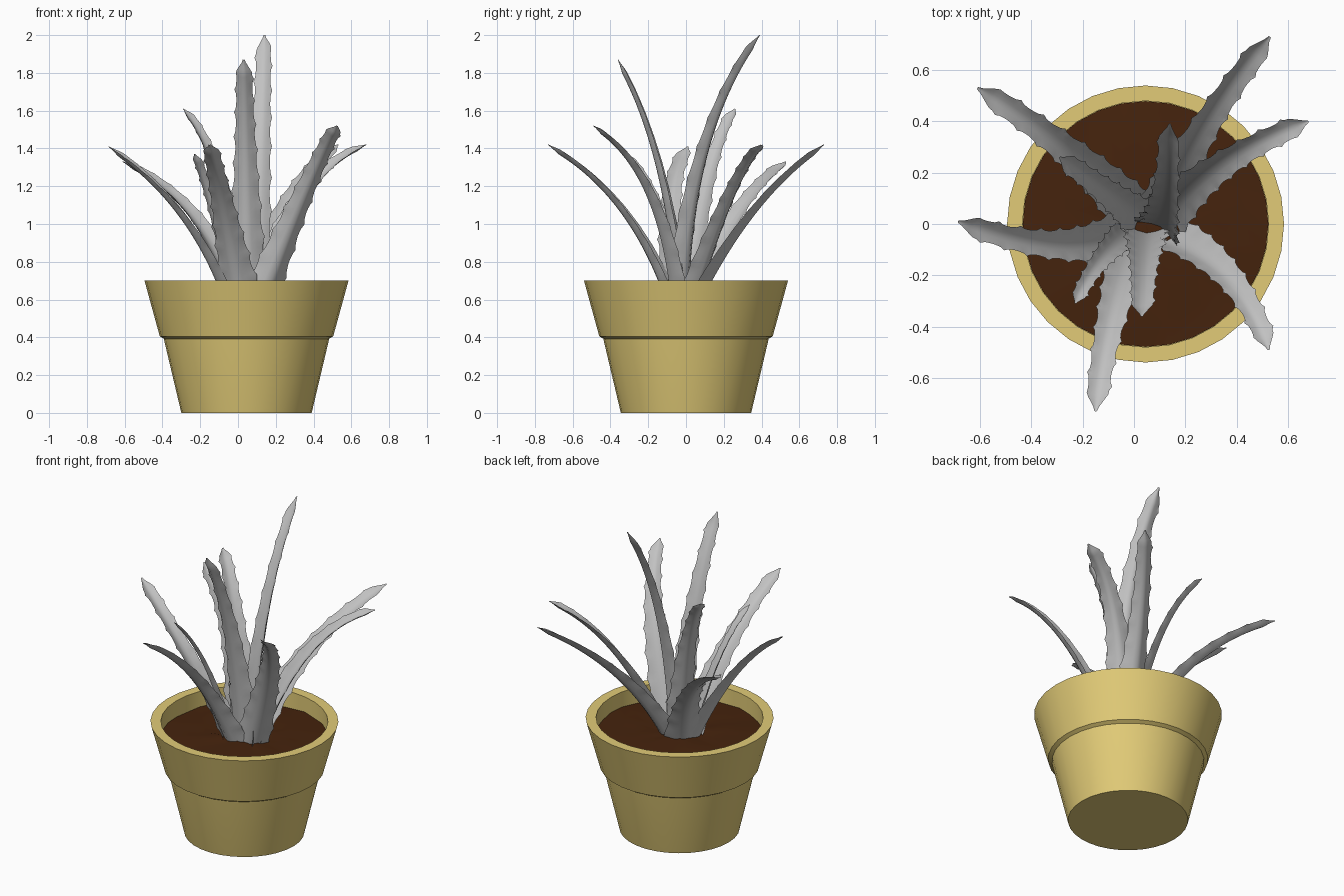
import bpy, bmesh, math, random
from mathutils import Vector, Matrix

if "Cube" in bpy.data.objects:
    bpy.data.objects.remove(bpy.data.objects["Cube"])

random.seed(4)
CX = 0.045  # pot axis


def material(name, rgb):
    m = bpy.data.materials.new(name)
    m.diffuse_color = (*rgb, 1)
    m.use_nodes = True
    m.node_tree.nodes["Principled BSDF"].inputs["Base Color"].default_value = m.diffuse_color
    return m


POT = material("ochre clay", (0.76, 0.60, 0.185))
SOIL = material("brown soil", (0.060, 0.017, 0.004))
LEAF = material("leaf grey", (0.54, 0.54, 0.54))


def finish(name, bm, mat, angle):
    bmesh.ops.recalc_face_normals(bm, faces=bm.faces)
    me = bpy.data.meshes.new(name)
    bm.to_mesh(me)
    bm.free()
    me.materials.append(mat)
    me.shade_smooth()
    me.set_sharp_from_angle(angle=math.radians(angle))
    ob = bpy.data.objects.new(name, me)
    bpy.context.collection.objects.link(ob)
    return ob


def lathe(name, profile, mat, n=32, bump=0.0):
    # Revolve (radius, z) points about the pot axis; radius 0 closes to a point
    bm = bmesh.new()
    rings = []
    for r, z in profile:
        if r == 0:
            rings.append([bm.verts.new((CX, 0, z))])
        else:
            rings.append([bm.verts.new((CX + r * math.cos(2 * math.pi * i / n),
                                        r * math.sin(2 * math.pi * i / n),
                                        z + random.uniform(-bump, bump))) for i in range(n)])
    for a, b in zip(rings, rings[1:]):
        for i in range(n):
            j = (i + 1) % n
            if len(a) == 1:
                bm.faces.new((a[0], b[i], b[j]))
            elif len(b) == 1:
                bm.faces.new((a[i], a[j], b[0]))
            else:
                bm.faces.new((a[i], a[j], b[j], b[i]))
    return finish(name, bm, mat, 30)


# Pot with overhanging rim and hollow top
lathe("pot", [(0, 0), (0.345, 0), (0.435, 0.38), (0.437, 0.392), (0.459, 0.405),
              (0.54, 0.70), (0.480, 0.70), (0.480, 0.57), (0, 0.57)], POT)
# Slightly uneven soil
lathe("soil", [(0.479, 0.60), (0.38, 0.605), (0.27, 0.61), (0.14, 0.61), (0, 0.615)],
      SOIL, bump=0.006)


def half_width(t, w):
    # Broad base, narrow upper half, short arrow-like tip
    base = w * (0.38 + 0.62 * (1 - t) ** 1.9)
    if t > 0.93:
        base *= max(0.12, (1 - t) / 0.07)
    return base


def leaf(name, base, mid, tip, w, turn):
    p0, pm, p2 = Vector(base), Vector(mid), Vector(tip)
    p1 = 2 * pm - 0.5 * (p0 + p2)
    chord = p2 - p0
    rows, across = 54, 6
    spin = Matrix.Rotation(math.radians(turn), 3, 'Z')
    bm = bmesh.new()
    rings = []
    for k in range(rows + 1):
        t = k / rows
        p = (1 - t) ** 2 * p0 + 2 * t * (1 - t) * p1 + t * t * p2
        tan = (2 * (1 - t) * (p1 - p0) + 2 * t * (p2 - p1)).normalized()
        h = Vector((chord.x, chord.y, 0)).normalized() * (1 - t)
        h += Vector((tan.x, tan.y, 0)).normalized() * t
        side = (spin @ h).cross(Vector((0, 0, 1)))
        side = (side - tan * side.dot(tan)).normalized()
        up = side.cross(tan)
        hw = half_width(t, w)
        # Gently scalloped edges, thorns staggered between left and right
        edge = []
        for shift in (0, 3):
            ph = (k + shift) % 6
            e = hw * (1 + (0.03, 0.02, -0.02, -0.05, -0.03, 0.02)[ph])
            if ph == 0 and 3 < k < 51:
                e += 0.008
            edge.append(e)
        depth, thick = hw * 0.40, hw * 0.18
        top, under = [], []
        for i in range(across + 1):
            s = 2 * i / across - 1
            x = s * hw
            if abs(s) > 0.99:
                x = s * edge[1 if s > 0 else 0]
            lift = depth * (abs(s) ** 1.5 - 0.5)
            top.append(bm.verts.new(p + side * x + up * lift))
            if 0 < i < across:
                under.append(bm.verts.new(
                    p + side * x + up * (lift - thick * (1 - abs(s)))))
        rings.append(top + under[::-1])
    n = len(rings[0])
    for a, b in zip(rings, rings[1:]):
        for i in range(n):
            j = (i + 1) % n
            bm.faces.new((a[i], a[j], b[j], b[i]))
    bm.faces.new(rings[0])
    bm.faces.new(rings[-1])
    finish(name, bm, LEAF, 50)


# Rosette: base, point halfway, tip, half width at base, turn about the vertical
LEAVES = [
    ((0.09, 0.03, 0.58), (0.26, 0.36, 1.08), (0.53, 0.73, 1.42), 0.110, 25),
    ((0.11, 0.02, 0.58), (0.34, 0.23, 1.14), (0.68, 0.40, 1.42), 0.105, 20),
    ((0.11, -0.04, 0.58), (0.36, -0.20, 1.18), (0.525, -0.49, 1.52), 0.105, -25),
    ((0.05, -0.01, 0.58), (0.04, -0.14, 1.32), (0.03, -0.36, 1.87), 0.110, 0),
    ((0.02, -0.06, 0.58), (-0.08, -0.34, 1.09), (-0.15, -0.73, 1.42), 0.110, 10),
    ((-0.01, -0.03, 0.58), (-0.13, -0.14, 1.07), (-0.23, -0.31, 1.37), 0.070, 0),
    ((-0.03, -0.01, 0.58), (-0.30, -0.08, 1.06), (-0.685, 0.01, 1.41), 0.105, 0),
    ((0.0, 0.03, 0.58), (-0.24, 0.27, 1.05), (-0.61, 0.53, 1.33), 0.110, 0),
    ((0.04, 0.01, 0.58), (-0.10, 0.12, 1.24), (-0.29, 0.26, 1.61), 0.095, 0),
    ((0.09, -0.03, 0.58), (0.125, 0.10, 1.40), (0.14, 0.39, 2.00), 0.110, -24),
]
for i, spec in enumerate(LEAVES):
    leaf(f"leaf_{i + 1}", *spec)
